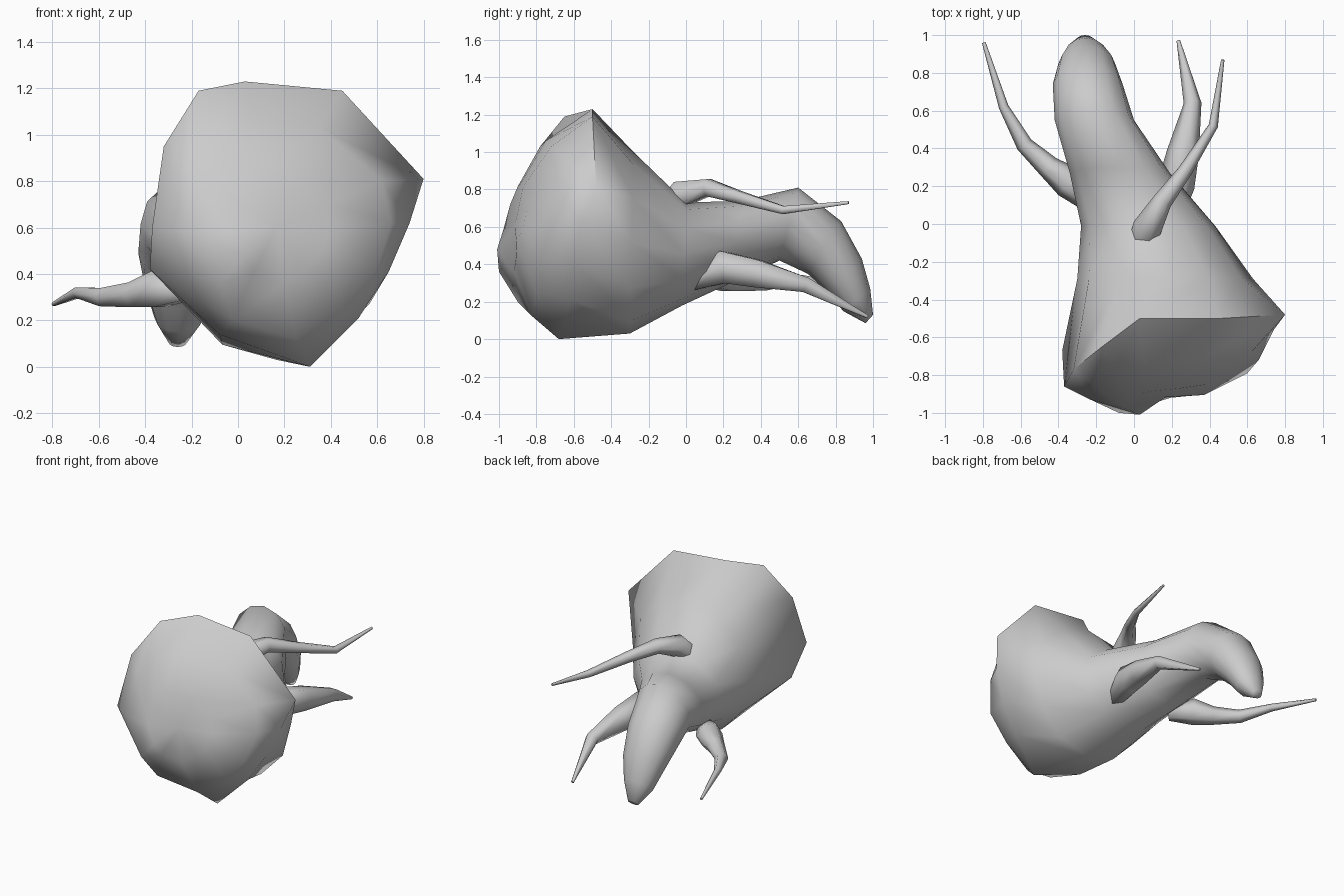
import bpy, bmesh
from math import sin, cos, tau, radians
from mathutils import Vector

if "Cube" in bpy.data.objects:
    bpy.data.objects.remove(bpy.data.objects["Cube"])


def loft(name, rings):
    """Skin a list of equal-sized point rings and cap both ends."""
    bm = bmesh.new()
    loops = [[bm.verts.new(p) for p in ring] for ring in rings]
    n = len(loops[0])
    for a, b in zip(loops, loops[1:]):
        for i in range(n):
            j = (i + 1) % n
            bm.faces.new((a[i], a[j], b[j], b[i]))
    for end in (loops[0], loops[-1]):
        centre = bm.verts.new(sum((v.co for v in end), Vector()) / n)
        for i in range(n):
            bm.faces.new((centre, end[i], end[(i + 1) % n]))
    bmesh.ops.recalc_face_normals(bm, faces=bm.faces)
    mesh = bpy.data.meshes.new(name)
    bm.to_mesh(mesh)
    bm.free()
    obj = bpy.data.objects.new(name, mesh)
    bpy.context.collection.objects.link(obj)
    bpy.ops.object.select_all(action='DESELECT')
    obj.select_set(True)
    bpy.context.view_layer.objects.active = obj
    bpy.ops.object.shade_smooth_by_angle(angle=radians(80))
    return obj


def oval(left, right, y_top, z_top, y_bot, z_bot, n=12):
    """Tilted oval section spanned by its side, top and bottom extents."""
    c = Vector(((left + right) / 2, (y_top + y_bot) / 2, (z_top + z_bot) / 2))
    up = Vector((0, y_top - y_bot, z_top - z_bot)) / 2
    side = Vector(((right - left) / 2, 0, 0))
    return [c + side * sin(tau * i / n) + up * cos(tau * i / n) for i in range(n)]


def tentacle(name, path, n=6):
    """Tapering tube through (x, y, z, radius) points."""
    pts = [Vector(p[:3]) for p in path]
    rings = []
    for k, p in enumerate(path):
        t = (pts[min(k + 1, len(pts) - 1)] - pts[max(k - 1, 0)]).normalized()
        u = t.cross(Vector((0, 0, 1))).normalized()
        v = u.cross(t)
        rings.append([pts[k] + p[3] * (u * cos(tau * i / n) + v * sin(tau * i / n))
                      for i in range(n)])
    loft(name, rings)


# Body: irregular tilted rim, shallow domed front, tapering hooked tail
rim = [Vector(p) for p in (
    (.03, -.5, 1.23), (.45, -.5, 1.19), (.8, -.48, .81), (.74, -.56, .62),
    (.65, -.6, .41), (.52, -.62, .21), (.31, -.68, .0), (-.08, -.66, .14),
    (-.38, -.67, .42), (-.37, -.86, .60), (-.32, -.77, .95), (-.17, -.65, 1.19))]
front = [Vector(p) for p in (
    (.05, -.75, 1.06), (.35, -.72, 1.03), (.62, -.68, .8), (.66, -.72, .62),
    (.6, -.79, .42), (.45, -.8, .25), (.25, -.82, .12), (-.02, -.9, .2),
    (-.08, -1.0, .36), (-.23, -.93, .58), (-.2, -.86, .84), (-.1, -.78, 1.03))]
pole = Vector((.14, -.94, .6))
inner = [pole.lerp(p, .5) - Vector((0, .04, 0)) for p in front]
tail = [oval(*s) for s in (
    (-.30, .63, -.28, 1.0, -.30, .03),
    (-.28, .43, .00, .73, -.02, .18),
    (-.34, .19, .30, .74, .24, .30),
    (-.42, .00, .60, .81, .50, .42),
    (-.43, -.06, .83, .63, .65, .35),
    (-.40, -.10, .94, .43, .76, .25),
    (-.36, -.15, .985, .27, .84, .15),
    (-.30, -.22, 1.0, .13, .96, .085))]
loft("body", [inner, front, rim] + tail)

# Three tentacles
tentacle("upper_tentacle", (
    (.04, -.10, .69, .07), (.07, -.02, .78, .078), (.15, .12, .81, .052),
    (.27, .28, .76, .038), (.42, .52, .69, .025), (.47, .87, .73, .009)))
tentacle("right_tentacle", (
    (.20, .02, .30, .05), (.22, .20, .385, .10), (.26, .38, .35, .085),
    (.31, .64, .29, .047), (.235, .97, .12, .01)))
tentacle("left_tentacle", (
    (-.22, .10, .33, .05), (-.34, .22, .335, .09), (-.45, .30, .31, .062),
    (-.58, .42, .30, .045), (-.69, .62, .32, .026), (-.795, .96, .27, .01)))
